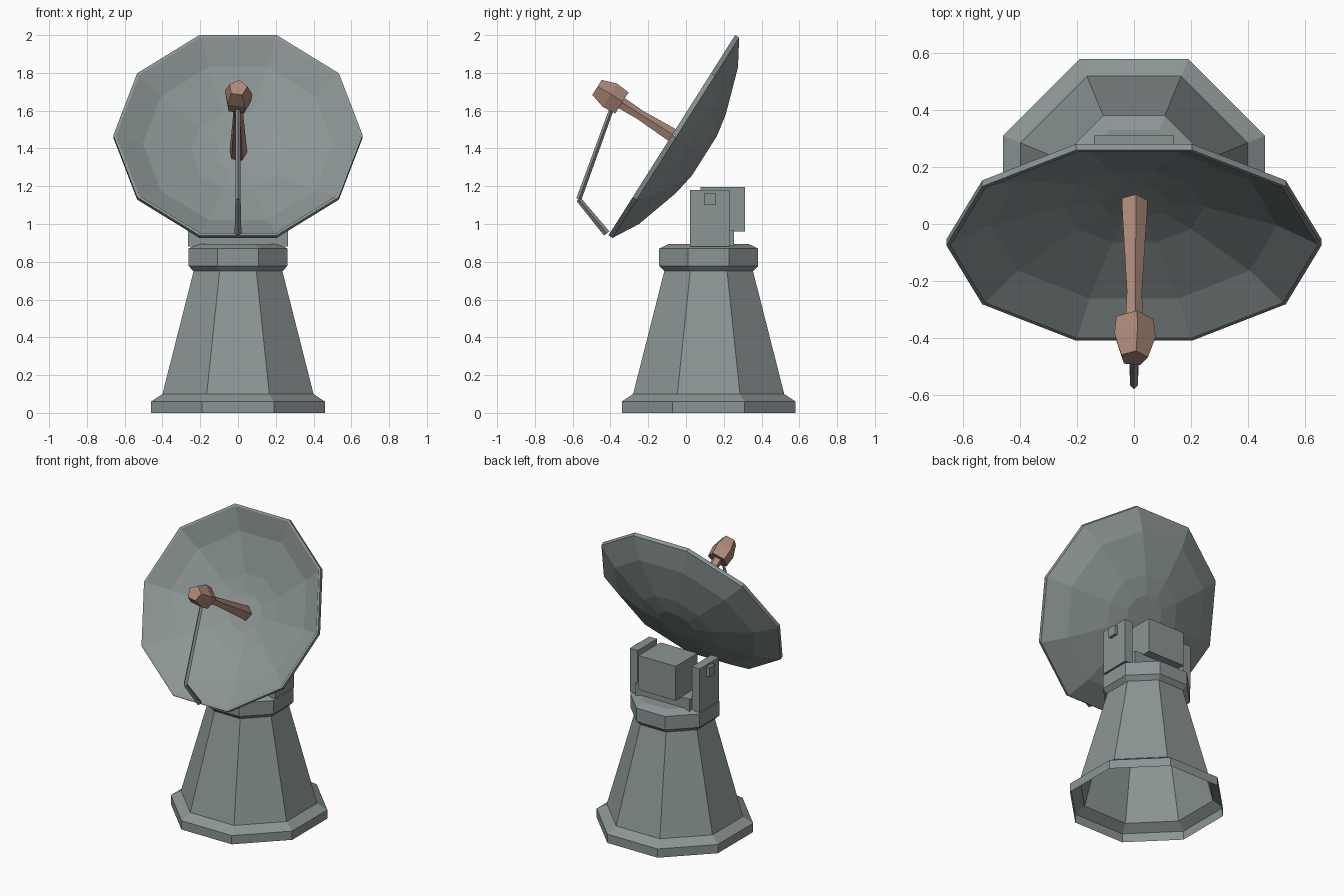
import bpy, bmesh
from math import cos, sin, pi, radians
from mathutils import Matrix, Vector

cube = bpy.data.objects.get("Cube")
if cube:
    bpy.data.objects.remove(cube, do_unlink=True)


def make_material(name, rgb):
    mat = bpy.data.materials.new(name)
    mat.use_nodes = True
    color = (*rgb, 1.0)
    mat.diffuse_color = color
    mat.node_tree.nodes["Principled BSDF"].inputs["Base Color"].default_value = color
    return mat


grey = make_material("grey metal", (0.26, 0.30, 0.30))
copper = make_material("dull copper", (0.42, 0.25, 0.19))


def finish(bm, name, mat, frame=Matrix(), recalc=True):
    if recalc:
        bmesh.ops.recalc_face_normals(bm, faces=bm.faces)
    mesh = bpy.data.meshes.new(name)
    bm.to_mesh(mesh)
    bm.free()
    mesh.materials.append(mat)
    obj = bpy.data.objects.new(name, mesh)
    obj.matrix_world = frame
    bpy.context.collection.objects.link(obj)
    return obj


def lathe(name, profile, sides, turn, mat, frame=Matrix(), cap_start=True, cap_end=True):
    """Rings of (radius, height) joined into a faceted body."""
    bm = bmesh.new()
    rings = []
    for r, z in profile:
        angles = [turn + 2 * pi * i / sides for i in range(sides)]
        rings.append([bm.verts.new((r * cos(a), r * sin(a), z)) for a in angles])
    for low, high in zip(rings, rings[1:]):
        for i in range(sides):
            j = (i + 1) % sides
            bm.faces.new((low[i], low[j], high[j], high[i]))
    if cap_start:
        bm.faces.new(rings[0][::-1])
    if cap_end:
        bm.faces.new(rings[-1])
    return finish(bm, name, mat, frame, recalc=cap_start and cap_end)


def box(name, low, high, mat):
    low, high = Vector(low), Vector(high)
    bm = bmesh.new()
    bmesh.ops.create_cube(bm, size=1)
    bmesh.ops.scale(bm, vec=high - low, verts=bm.verts)
    bmesh.ops.translate(bm, vec=(low + high) / 2, verts=bm.verts)
    return finish(bm, name, mat)


def rod(name, start, end, r_start, r_end, mat):
    start, end = Vector(start), Vector(end)
    axis = end - start
    frame = Matrix.Translation(start) @ axis.to_track_quat('Z', 'Y').to_matrix().to_4x4()
    return lathe(name, [(r_start, 0), (r_end, axis.length)], 4, 0, mat, frame)


# Octagonal pedestal, open underneath, with its collar (sizes across the flats)
flat = 1 / cos(pi / 8)
tower_profile = [(0.46, 0), (0.46, 0.06), (0.4, 0.1), (0.235, 0.75),
                 (0.262, 0.778), (0.262, 0.87), (0.21, 0.895)]
lathe("pedestal", [(r * flat, z) for r, z in tower_profile], 8, pi / 8, grey,
      Matrix.Translation((0, 0.12, 0)), cap_start=False)

# Yoke with two arms, pivot caps and the drive housing between them
box("yoke_base", (-0.205, 0.02, 0.88), (0.205, 0.255, 0.965), grey)
for side, label in ((1, "left"), (-1, "right")):
    xs = sorted((side * 0.205, side * 0.265))
    box(label + "_yoke_arm", (xs[0], 0.02, 0.88), (xs[1], 0.23, 1.18), grey)
    xs = sorted((side * 0.26, side * 0.285))
    box(label + "_pivot_cap", (xs[0], 0.095, 1.1), (xs[1], 0.155, 1.165), grey)
box("drive_housing", (-0.14, 0.077, 0.96), (0.14, 0.312, 1.195), grey)

# Ten-sided dish, tilted upward: back shell, rim, then inner bowl
tilt = Matrix.Translation((0, -0.075, 1.47)) @ Matrix.Rotation(radians(57.7), 4, 'X')
bowl = [(0.66, -0.025), (0.516, -0.104), (0.26, -0.182), (0.13, -0.204)]
inner = [(r - 0.012, z + 0.022) for r, z in bowl]
lathe("dish", bowl[::-1] + [(0.66, 0), (0.645, 0)] + inner, 10, 0, grey, tilt)

# Feed stem and horn on the dish axis
lathe("feed_stem", [(0.048, -0.19), (0.048, -0.16), (0.028, 0.2), (0.034, 0.33)],
      5, radians(9), copper, tilt)
lathe("feed_horn", [(0.07, 0.315), (0.077, 0.39), (0.05, 0.47)],
      5, radians(9), copper, tilt)

# Bent strut from the dish rim to the horn
elbow = (0, -0.568, 1.13)
rod("lower_strut", (0, -0.42, 0.95), elbow, 0.018, 0.014, grey)
rod("upper_strut", elbow, (0, -0.39, 1.62), 0.014, 0.012, grey)
